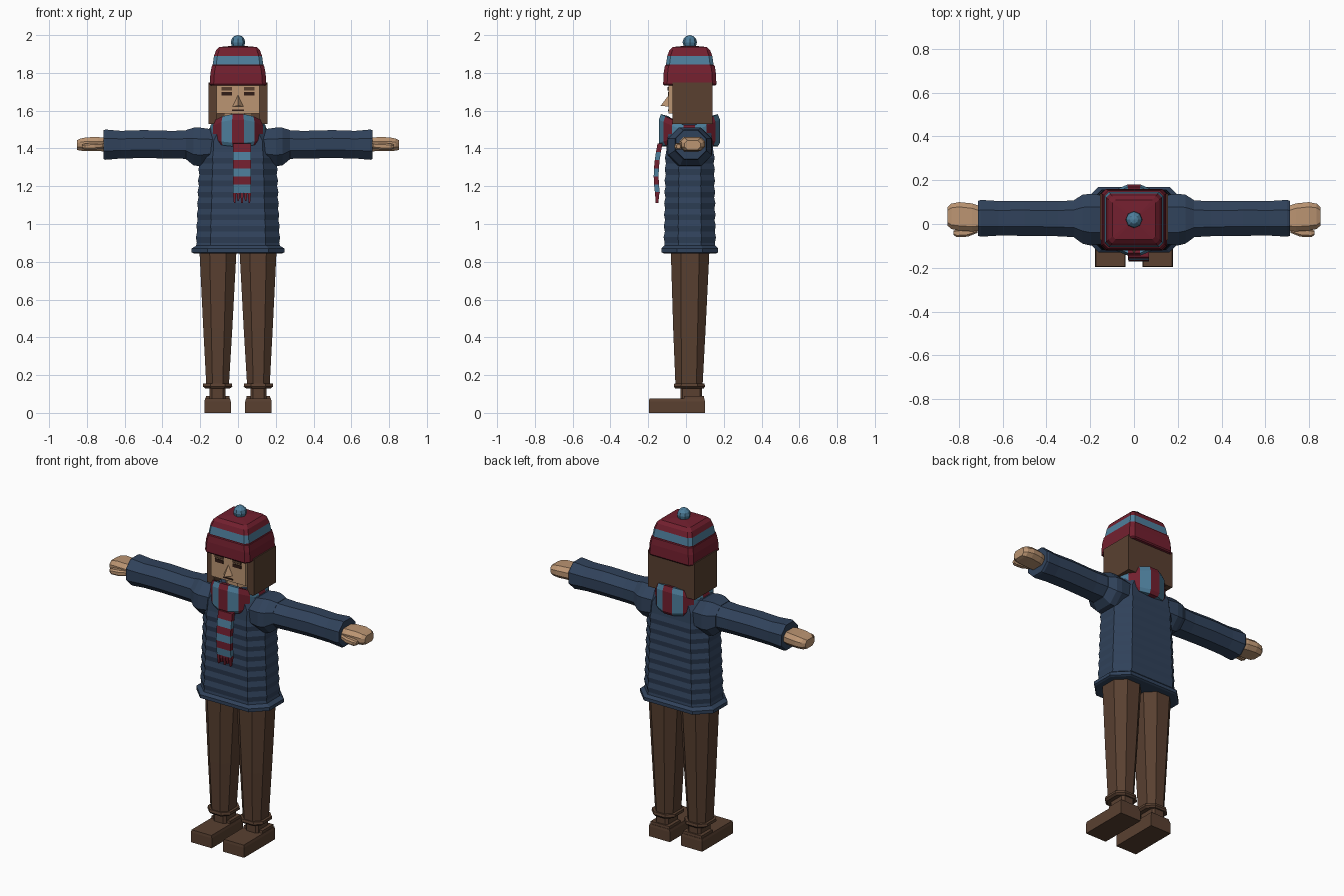
import bpy, bmesh, math
from mathutils import Vector

cube = bpy.data.objects.get("Cube")
if cube:
    bpy.data.objects.remove(cube, do_unlink=True)


def material(name, r, g, b):
    mat = bpy.data.materials.new(name)
    mat.use_nodes = True
    mat.diffuse_color = (r, g, b, 1)
    mat.node_tree.nodes["Principled BSDF"].inputs["Base Color"].default_value = (r, g, b, 1)
    return mat


NAVY = material("navy_wool", .03, .055, .105)
BROWN = material("brown", .1, .051, .03)
SKIN = material("skin", .5, .3, .17)
RED = material("dark_red", .17, .014, .028)
BLUE = material("scarf_blue", .075, .21, .33)
DARK = material("dark_brown", .03, .012, .008)


def finish(bm, name, mats):
    bmesh.ops.recalc_face_normals(bm, faces=bm.faces[:])
    mesh = bpy.data.meshes.new(name)
    bm.to_mesh(mesh)
    bm.free()
    for mat in mats:
        mesh.materials.append(mat)
    obj = bpy.data.objects.new(name, mesh)
    bpy.context.collection.objects.link(obj)
    return obj


def section(cu, cv, hu, hv, chamfer):
    """Chamfered rectangle around (cu, cv); chamfer is a share of the smaller half size."""
    c = chamfer * min(hu, hv)
    if c == 0:
        corners = [(hu, hv), (-hu, hv), (-hu, -hv), (hu, -hv)]
    else:
        corners = [(hu, hv - c), (hu - c, hv), (c - hu, hv), (-hu, hv - c),
                   (-hu, c - hv), (c - hu, -hv), (hu - c, -hv), (hu, c - hv)]
    return [(cu + u, cv + v) for u, v in corners]


def loft(name, mats, rings, chamfer=0.0, axis="z", side=1, stripe=None):
    """Join rings of (position, centre u, centre v, half u, half v)."""
    bm = bmesh.new()
    loops = []
    for t, cu, cv, hu, hv in rings:
        points = section(cu, cv, hu, hv, chamfer)
        if axis == "z":
            loops.append([bm.verts.new((side * u, v, t)) for u, v in points])
        else:
            loops.append([bm.verts.new((side * t, u, v)) for u, v in points])
    for k, (a, b) in enumerate(zip(loops, loops[1:])):
        for i in range(len(a)):
            j = (i + 1) % len(a)
            face = bm.faces.new((a[i], a[j], b[j], b[i]))
            face.material_index = stripe(k) if stripe else 0
    bm.faces.new(loops[0])
    bm.faces.new(loops[-1]).material_index = stripe(len(loops) - 2) if stripe else 0
    return finish(bm, name, mats)


def box(name, mat, x, y, z):
    """Box from (low, high) pairs."""
    cx, cy = sum(x) / 2, sum(y) / 2
    hx, hy = (x[1] - x[0]) / 2, (y[1] - y[0]) / 2
    return loft(name, [mat], [(h, cx, cy, hx, hy) for h in z])


# Sweater body: ribbed chamfered column with a flared hem and sloping shoulders
body = [(.845, 0, .02, .235, .14), (.85, 0, .02, .245, .15), (.87, 0, .02, .245, .15),
        (.885, 0, .02, .222, .135)]
RIBS = 17
for i in range(RIBS):
    f = i / (RIBS - 1)
    bulge = .004 if i % 2 else -.002
    body.append((.9 + .48 * f, 0, .02, .22 - .018 * f + bulge, .135 - .008 * f + bulge))
body += [(1.44, 0, .02, .195, .12), (1.5, 0, .02, .16, .11), (1.54, 0, .02, .1, .085)]
loft("sweater_body", [NAVY], body, .55)

for side, label in ((1, "left"), (-1, "right")):
    # Sleeve with a wider shoulder cap
    loft(label + "_shoulder", [NAVY],
         [(.13, .02, 1.41, .11, .09), (.2, .02, 1.408, .118, .102),
          (.235, .022, 1.41, .112, .1), (.275, .024, 1.42, .085, .077)], .58, "x", side)
    loft(label + "_sleeve", [NAVY],
         [(.2, .024, 1.42, .088, .077), (.35, .024, 1.42, .08, .073),
          (.5, .026, 1.423, .08, .074), (.62, .026, 1.42, .079, .073),
          (.7, .026, 1.42, .084, .08), (.712, .026, 1.42, .08, .076)], .58, "x", side)
    # Mitten-like hand and thumb
    loft(label + "_hand", [SKIN],
         [(.7, .025, 1.42, .055, .036), (.74, .03, 1.423, .064, .037),
          (.8, .035, 1.423, .065, .036), (.835, .035, 1.42, .058, .032),
          (.853, .035, 1.418, .042, .025)], .6, "x", side)
    loft(label + "_thumb", [SKIN],
         [(.715, -.015, 1.415, .025, .015), (.76, -.038, 1.412, .02, .018),
          (.81, -.042, 1.41, .018, .016), (.825, -.04, 1.41, .01, .01)], .5, "x", side)
    # Trouser leg, cuff, ankle and shoe
    loft(label + "_trouser_leg", [BROWN],
         [(.15, .108, .016, .06, .072), (.45, .107, .018, .077, .086),
          (.88, .106, .022, .099, .103)], .55, side=side)
    loft(label + "_trouser_cuff", [BROWN],
         [(.13, .108, .018, .066, .076), (.14, .108, .018, .078, .083),
          (.155, .108, .018, .076, .08)], .5, side=side)
    loft(label + "_ankle", [BROWN],
         [(.06, .108, .028, .042, .058), (.14, .108, .028, .042, .058)], .3, side=side)
    loft(label + "_shoe", [BROWN],
         [(0, .108, -.048, .07, .148), (.06, .108, -.048, .07, .148),
          (.075, .108, -.048, .066, .146)], side=side)
    loft(label + "_shoe_heel", [BROWN],
         [(.05, .108, .042, .066, .056), (.09, .108, .042, .062, .052)], side=side)
    # Side lock of hair, eye and brow
    xs = sorted((side * .11, side * .156))
    box(label + "_side_hair", BROWN, xs, (-.072, .14), (1.53, 1.75))
    xs = sorted((side * .032, side * .087))
    box(label + "_eye", DARK, xs, (-.096, -.09), (1.68, 1.7))
    box(label + "_brow", BROWN, xs, (-.099, -.09), (1.708, 1.724))

# Head
box("back_hair", BROWN, (-.12, .12), (.03, .14), (1.53, 1.75))
box("face", SKIN, (-.115, .115), (-.092, .05), (1.585, 1.75))
box("mouth", DARK, (-.032, .032), (-.096, -.09), (1.597, 1.605))
loft("neck", [SKIN], [(1.45, 0, .02, .075, .075), (1.6, 0, .02, .075, .075)], .55)

# Nose: a small wedge
bm = bmesh.new()
top, left, right, tip = [bm.verts.new(p) for p in (
    (0, -.09, 1.685), (.03, -.09, 1.622), (-.03, -.09, 1.622), (0, -.135, 1.625))]
for tri in ((top, left, tip), (top, tip, right), (left, right, tip), (top, right, left)):
    bm.faces.new(tri)
finish(bm, "nose", [SKIN])

# Knitted hat: folded brim, striped crown and bobble
loft("hat_brim", [RED],
     [(1.733, 0, .02, .143, .136), (1.74, 0, .02, .15, .141), (1.8, 0, .02, .146, .138),
      (1.838, 0, .02, .138, .132), (1.845, 0, .02, .125, .12)], .15)
loft("hat_crown", [RED, BLUE],
     [(1.8, 0, .02, .135, .126), (1.845, 0, .02, .134, .126), (1.89, 0, .02, .127, .119),
      (1.92, 0, .02, .116, .108), (1.937, 0, .02, .098, .09), (1.943, 0, .02, .03, .03)],
     .15, stripe=lambda k: int(k == 1))
bm = bmesh.new()
bmesh.ops.create_uvsphere(bm, u_segments=8, v_segments=6, radius=.038)
bmesh.ops.translate(bm, verts=bm.verts[:], vec=Vector((0, .02, 1.962)))
finish(bm, "hat_bobble", [BLUE])

# Scarf loop: striped band, lower where it passes over the shoulders
SEGMENTS = 16
bm = bmesh.new()
bands = []
for i in range(SEGMENTS):
    a = math.tau * (i + .5) / SEGMENTS
    rise = abs(math.sin(a))
    high, low = 1.51 + .073 * rise, 1.45 - .04 * rise
    profile = ((1, low + .02), (1, high - .03), (.93, high), (.7, high - .01), (.7, low), (.93, low))
    bands.append([bm.verts.new((.158 * r * math.cos(a), .018 + .165 * r * math.sin(a), z))
                  for r, z in profile])
for i, band in enumerate(bands):
    following = bands[(i + 1) % SEGMENTS]
    for k in range(len(band)):
        n = (k + 1) % len(band)
        face = bm.faces.new((band[k], following[k], following[n], band[n]))
        face.material_index = i % 2
finish(bm, "scarf_loop", [BLUE, RED])

# Hanging scarf end with stripes that bows forward, and its fringe
STRIPES = 6
tail = []
for i in range(STRIPES + 1):
    f = i / STRIPES
    tail.append((1.425 - .26 * f, .021, -.138 - .02 * math.sin(f * 2.4), .047, .013))
loft("scarf_end", [RED, BLUE], tail, stripe=lambda k: k % 2)
STRANDS = 5
for i in range(STRANDS):
    x = -.018 + i * .0195
    loft("scarf_fringe_%d" % (i + 1), [RED],
         [(1.11 + .012 * (i % 2), x, -.154, .004, .007), (1.17, x, -.152, .0095, .012)])
